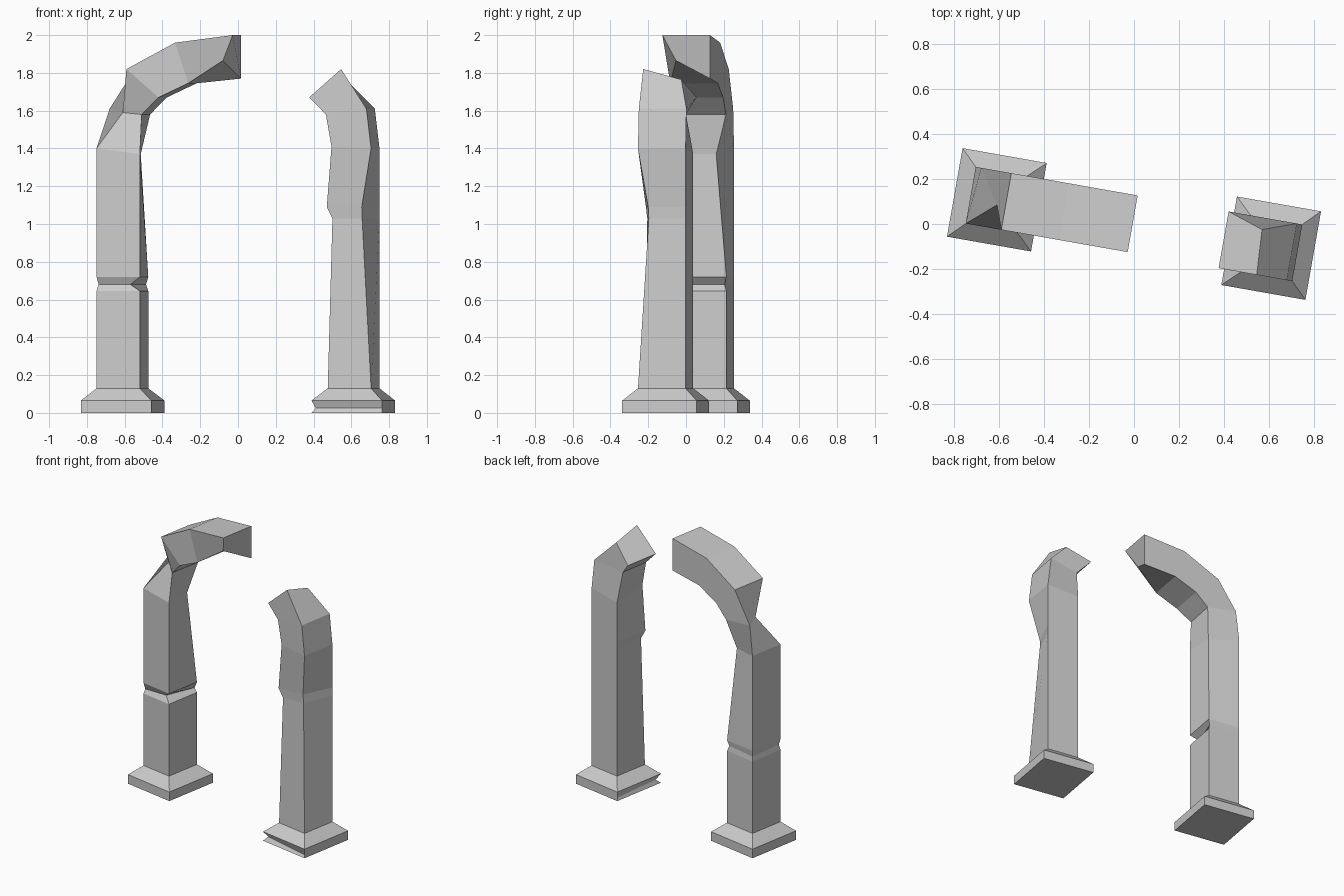
import bpy, bmesh
from math import sin, cos, radians

if "Cube" in bpy.data.objects:
    bpy.data.objects.remove(bpy.data.objects["Cube"])

A = radians(-10)          # the whole arch is turned about z
HALF_V = 0.128            # half depth of the shaft


def to_world(u, v, z):
    return (u * cos(A) - v * sin(A), u * sin(A) + v * cos(A), z)


def pillar(name, side, rings, chips):
    """Loft four-cornered rings (outer u, outer z, inner u, inner z, half depth).
    Corner order: 0 outer front, 1 outer back, 2 inner back, 3 inner front.
    chips replaces single corners with broken world positions."""
    bm = bmesh.new()
    loops = []
    for i, (uo, zo, ui, zi, hv) in enumerate(rings):
        corners = [(uo, -hv, zo), (uo, hv, zo), (ui, hv, zi), (ui, -hv, zi)]
        loops.append([bm.verts.new(chips.get((i, k), to_world(side * u, v, z)))
                      for k, (u, v, z) in enumerate(corners)])
    for a, b in zip(loops, loops[1:]):
        for k in range(4):
            n = (k + 1) % 4
            bm.faces.new((a[k], a[n], b[n], b[k]))
    bm.faces.new(loops[0])
    bm.faces.new(loops[-1])
    bmesh.ops.recalc_face_normals(bm, faces=bm.faces)
    mesh = bpy.data.meshes.new(name)
    bm.to_mesh(mesh)
    bm.free()
    obj = bpy.data.objects.new(name, mesh)
    bpy.context.collection.objects.link(obj)
    return obj


def foot(z):
    return (0.81, z, 0.43, z, 0.20)


def shaft(z):
    return (0.738, z, 0.505, z, HALF_V)


# Shared profile of the arch curve
spring = (0.738, 1.40, 0.505, 1.37, HALF_V)
curve_1 = (0.713, 1.61, 0.495, 1.58, HALF_V)
curve_2 = (0.577, 1.82, 0.405, 1.67, HALF_V)
curve_3 = (0.316, 1.96, 0.245, 1.745, HALF_V)
crown = (0.006, 2.00, 0.006, 1.77, HALF_V)

# Tall left pillar carrying the surviving half of the arch
pillar("left_arch_pillar", -1,
       [foot(0), foot(0.065), shaft(0.13),
        shaft(0.645), shaft(0.68), shaft(0.72),
        spring, curve_1, curve_2, curve_3, crown],
       {(4, 0): (-0.738, 0.005, 0.68),    # crack around the shaft
        (4, 2): (-0.487, 0.205, 0.68),
        (4, 3): (-0.57, 0.003, 0.68),
        (6, 2): (-0.515, 0.16, 1.37),     # chipped inner back edge
        (7, 0): (-0.61, 0.085, 1.59),     # large bite at the shoulder
        (7, 3): (-0.51, -0.015, 1.58),
        (10, 3): (-0.08, -0.053, 1.865)}) # broken crown corner

# Short right pillar, broken off at the shoulder
pillar("right_broken_pillar", 1,
       [foot(0), foot(0.025), foot(0.065), shaft(0.13),
        shaft(1.03), shaft(1.09), spring, curve_1, curve_2],
       {(1, 3): (0.412, -0.245, 0.025),   # chipped foot corner
        (4, 0): (0.657, -0.197, 1.03),    # worn front edges
        (4, 3): (0.50, -0.205, 1.03),
        (5, 0): (0.655, -0.20, 1.09),
        (5, 3): (0.47, -0.212, 1.09),
        (6, 3): (0.495, -0.214, 1.41),
        (7, 2): (0.50, 0.0, 1.58),        # chipped back of the break
        (8, 1): (0.57, -0.025, 1.765)})
